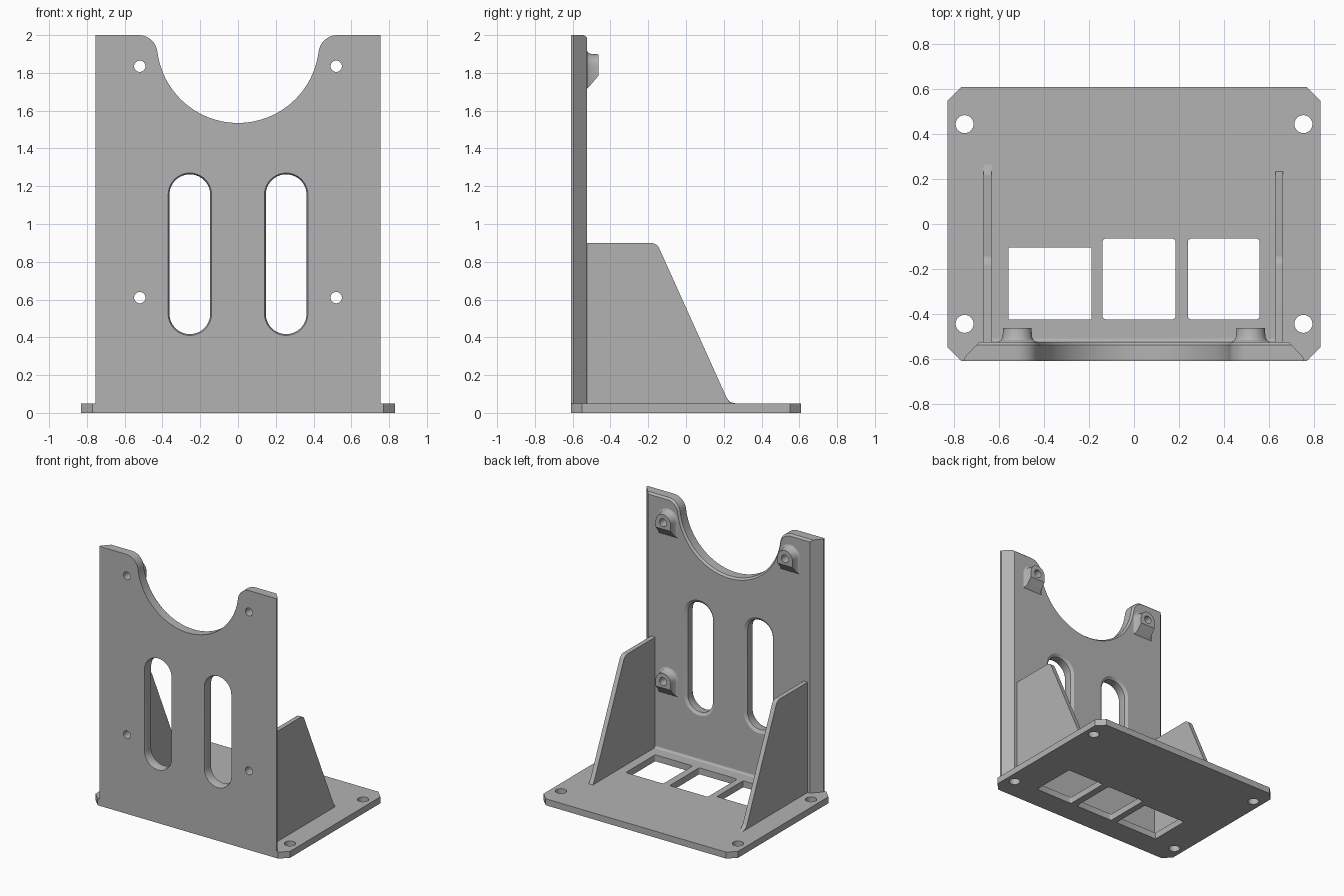
import bpy, bmesh
from math import pi, cos, sin, atan2
from mathutils import Vector
from mathutils.geometry import tessellate_polygon

if "Cube" in bpy.data.objects:
    bpy.data.objects.remove(bpy.data.objects["Cube"], do_unlink=True)

grey = bpy.data.materials.new("plain grey")
grey.use_nodes = True
tone = (0.45, 0.45, 0.45, 1)
grey.diffuse_color = tone
grey.node_tree.nodes["Principled BSDF"].inputs["Base Color"].default_value = tone


def arc(cx, cy, r, a0, a1, n=12):
    return [(cx + r * cos(a0 + (a1 - a0) * i / n), cy + r * sin(a0 + (a1 - a0) * i / n))
            for i in range(n + 1)]


def circle(cx, cy, r, n=32):
    return arc(cx, cy, r, 0, 2 * pi, n)[:-1]


def rounded_rect(x0, x1, y0, y1, r):
    corners = ((x1 - r, y1 - r), (x0 + r, y1 - r), (x0 + r, y0 + r), (x1 - r, y0 + r))
    return [p for i, c in enumerate(corners) for p in arc(*c, r, i * pi / 2, (i + 1) * pi / 2, 4)]


def slot(cx, z0, z1, r):
    return arc(cx, z1 - r, r, 0, pi, 20) + arc(cx, z0 + r, r, pi, 2 * pi, 20)


def solid(name, layers, place):
    """Loft layers of (depth, [outline, holes...]) and cap both ends."""
    bm = bmesh.new()
    rings = [[[bm.verts.new(place(u, v, d)) for u, v in loop] for loop in loops]
             for d, loops in layers]
    for low, high in zip(rings, rings[1:]):
        for a, b in zip(low, high):
            for i in range(len(a)):
                j = (i + 1) % len(a)
                bm.faces.new((a[i], a[j], b[j], b[i]))
    for (d, loops), ring in ((layers[0], rings[0]), (layers[-1], rings[-1])):
        flat = [v for loop in ring for v in loop]
        for tri in tessellate_polygon([[Vector((u, v, 0)) for u, v in lp] for lp in loops]):
            bm.faces.new([flat[i] for i in tri])
    bmesh.ops.recalc_face_normals(bm, faces=bm.faces)
    mesh = bpy.data.meshes.new(name)
    bm.to_mesh(mesh)
    bm.free()
    mesh.materials.append(grey)
    obj = bpy.data.objects.new(name, mesh)
    bpy.context.collection.objects.link(obj)
    bpy.ops.object.select_all(action='DESELECT')
    obj.select_set(True)
    bpy.context.view_layer.objects.active = obj
    bpy.ops.object.shade_smooth_by_angle(angle=0.5)
    return obj


def upright(u, v, d):
    return (u, d, v)


def level(u, v, d):
    return (u, v, d)


def sideways(u, v, d):
    return (d, u, v)


# Base plate: clipped corners, four screw holes, three cable windows
W, D, T, C = 0.83, 0.61, 0.05, 0.06
half = [(W, -D + C), (W, D - C), (W - C, D)]
base = half + [(-W + C, D), (-W, D - C), (-W, -D + C), (-W + C, -D), (W - C, -D)]
base_loops = [base]
base_loops += [circle(x, y, 0.04) for x in (-0.755, 0.755) for y in (-0.445, 0.445)]
base_loops += [rounded_rect(-0.56, -0.19, -0.425, -0.105, 0.003),
               rounded_rect(-0.14, 0.185, -0.425, -0.065, 0.015),
               rounded_rect(0.24, 0.56, -0.425, -0.065, 0.015)]
solid("base_plate", [(0, base_loops), (T, base_loops)], level)

# Upright wall: round notch on top, two slots, bevelled back edges
SCREWS = [(x, z) for x in (-0.52, 0.52) for z in (0.61, 1.835)]
FX, FZ, NZ = 0.526, 1.9, 1.965      # fillet centre and notch centre height


def wall_outline(side, top):
    x, r, f = 0.755 - side, 0.43 + top, 0.1 - top
    t = atan2(FZ - NZ, FX)
    right = arc(FX, FZ, f, pi / 2, pi + t, 10)
    left = [(-u, v) for u, v in reversed(right)]
    notch = arc(0, NZ, r, t, -pi - t, 48)[1:-1]
    return [(x, T), (x, 2 - top)] + right + notch + left + [(-x, 2 - top), (-x, T)]


wall = []
for depth, side, top, slot_r in ((-0.61, 0, 0, 0.115), (-0.595, 0, 0, 0.108),
                                 (-0.54, 0.051, 0, 0.108), (-0.525, 0.065, 0.013, 0.13)):
    grow = slot_r - 0.115
    loops = [wall_outline(side, top)]
    loops += [slot(x, 0.41 - grow, 1.27 + grow, slot_r) for x in (-0.255, 0.255)]
    loops += [circle(x, z, 0.03) for x, z in SCREWS]
    wall.append((depth, loops))
solid("wall", wall, upright)

# Screw bosses: arched top, sloping underside, flared foot
for i, (x, z) in enumerate(SCREWS):
    layers = []
    for depth, r, drop in ((-0.525, 0.085, 0.12), (-0.518, 0.073, 0.113),
                           (-0.505, 0.066, 0.099), (-0.463, 0.063, 0.05)):
        shape = arc(x, z, r, 0, pi, 20) + [(x - r, z - drop), (x + r, z - drop)]
        layers.append((depth, [shape, circle(x, z, 0.03)]))
    solid("screw_boss_%d" % (i + 1), layers, upright)

# Side gussets with a rounded shoulder; the right one has a curved toe
shoulder = arc(-0.187, 0.85, 0.05, pi / 2, 0.42, 8)
toe = [(0.213, 0.085), (0.222, 0.069), (0.235, 0.057), (0.265, T)]
for name, x0, x1, foot in (("right_gusset", -0.67, -0.635, toe),
                           ("left_gusset", 0.63, 0.665, [(0.213, 0.085), (0.235, T)])):
    profile = [(-0.525, T), (-0.525, 0.9)] + shoulder + foot
    solid(name, [(x0, [profile]), (x1, [profile])], sideways)

# Small fillet between wall and base
fillet = [(-0.525, T)] + arc(-0.51, T + 0.015, 0.015, pi, 1.5 * pi, 5)
solid("wall_fillet", [(-0.635, [fillet]), (0.63, [fillet])], sideways)
